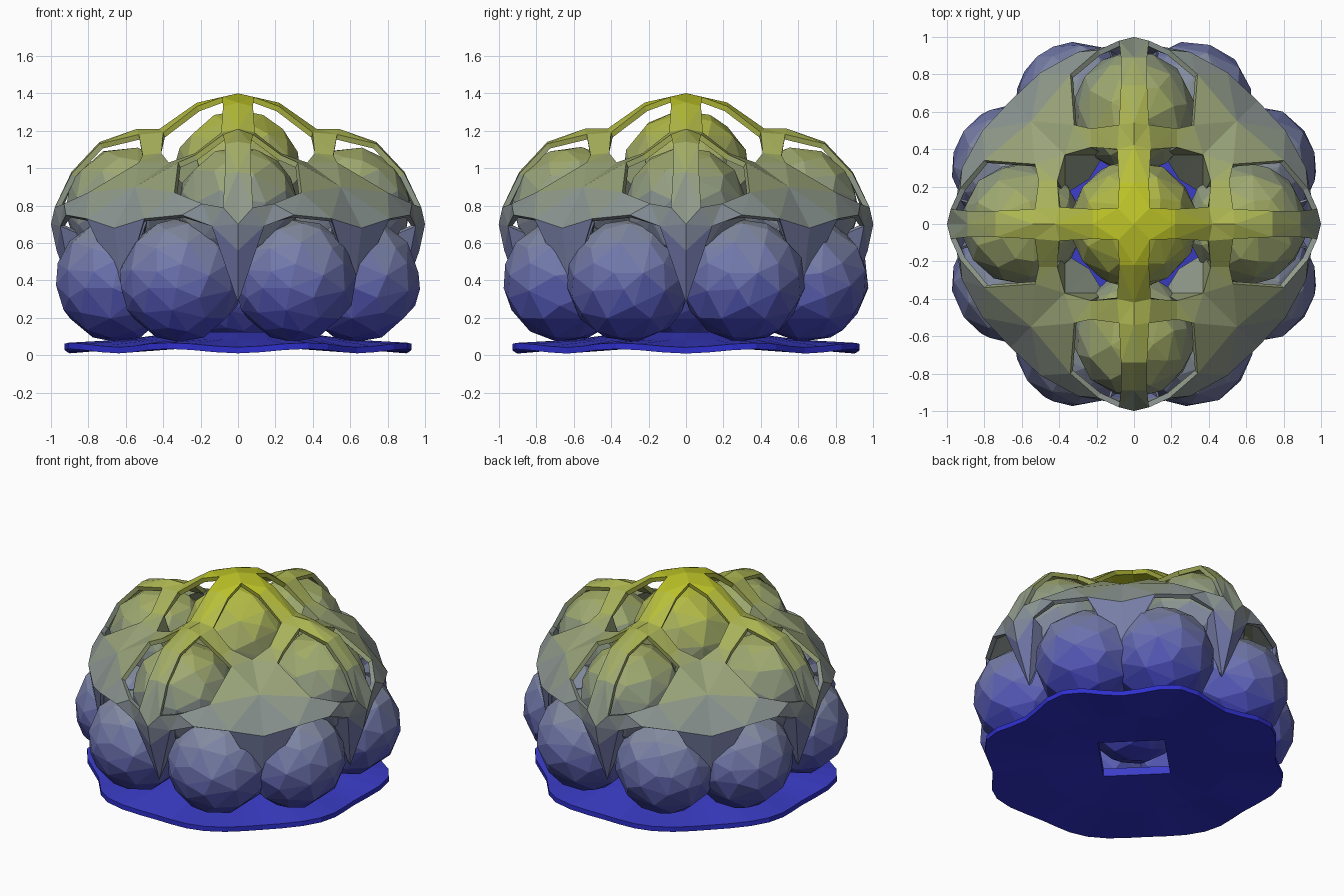
import bpy, bmesh, math
from mathutils import Vector

if "Cube" in bpy.data.objects:
    bpy.data.objects.remove(bpy.data.objects["Cube"])

# Height-graded colours, from blue at the bottom to yellow at the top
STOPS = [(0.0, (.02, .02, .62)), (.3, (.10, .11, .46)), (.65, (.22, .25, .36)),
         (.9, (.29, .34, .22)), (1.15, (.40, .45, .10)), (1.4, (.52, .56, .01))]
BANDS = 24


def colour_at(z):
    for (z0, a), (z1, b) in zip(STOPS, STOPS[1:]):
        if z <= z1:
            return Vector(a).lerp(Vector(b), (z - z0) / (z1 - z0))
    return Vector(STOPS[-1][1])


MATS = []
for i in range(BANDS):
    m = bpy.data.materials.new(f"height_band_{i}")
    m.diffuse_color = (*colour_at(1.4 * (i + .5) / BANDS), 1)
    m.use_nodes = True
    m.node_tree.nodes["Principled BSDF"].inputs["Base Color"].default_value = m.diffuse_color
    MATS.append(m)


def make(name, bm, modifiers=()):
    """Mesh object with modifiers applied and faces tinted by height."""
    me = bpy.data.meshes.new(name)
    bm.to_mesh(me)
    bm.free()
    ob = bpy.data.objects.new(name, me)
    bpy.context.collection.objects.link(ob)
    for kind, settings in modifiers:
        mod = ob.modifiers.new(kind.title(), kind)
        for key, value in settings.items():
            setattr(mod, key, value)
    bpy.context.view_layer.update()
    ev = ob.evaluated_get(bpy.context.evaluated_depsgraph_get())
    ob.data = bpy.data.meshes.new_from_object(ev)
    ob.modifiers.clear()
    ob.data.materials.clear()
    for m in MATS:
        ob.data.materials.append(m)
    for p in ob.data.polygons:
        p.material_index = max(0, min(BANDS - 1, int(p.center.z / 1.4 * BANDS)))
        p.use_smooth = False
    return ob


def ball(name, centre, r):
    bm = bmesh.new()
    bmesh.ops.create_icosphere(bm, subdivisions=3, radius=r * 1.01)
    bmesh.ops.translate(bm, verts=bm.verts, vec=centre)
    make(name, bm, [("DECIMATE", {"ratio": .4})])


# Stacked balls: eight below, four in the middle, one on top, one in the core
for sx in (-1, 1):
    for sy in (-1, 1):
        ball("lower_ball", (.305 * sx, .645 * sy, .4), .325)
        ball("lower_ball", (.645 * sx, .305 * sy, .4), .325)
for k in range(4):
    a = k * math.pi / 2
    ball("middle_ball", (.6 * math.cos(a), .6 * math.sin(a), .79), .32)
ball("top_ball", (0, 0, .97), .335)
ball("core_ball", (0, 0, .39), .31)

# Draped web: one eighth, mirrored on the diagonal and turned four times
P = dict(
    A0=(0, 0, 1.4), A1=(.085, .085, 1.38), B0=(.22, 0, 1.35), B1=(.22, .08, 1.33),
    C0=(.42, 0, 1.21), C1=(.4, .09, 1.19), D0=(.54, 0, 1.21), D1=(.53, .08, 1.18),
    E0=(.74, 0, 1.14), E1=(.74, .07, 1.13), F0=(.89, 0, .98), F1=(.89, .07, .97),
    G0=(1, 0, .7), G1=(.98, .08, .79), C2=(.41, .23, 1.08), D2=(.51, .23, 1.07),
    C3=(.37, .37, 1.03), D3=(.53, .32, 1.03), K0=(.55, .55, .9), K1=(.66, .66, .68),
    H=(.8, .34, .87), I=(.93, .19, .81), M1=(.95, .14, .69), M2=(.92, .3, .75),
    M3=(.81, .5, .73), S=(.97, 0, .56), Q=(.87, 0, .28), R=(.62, .62, .33),
    T=(.78, .1, .62), U=(.5, .5, .62), N=(.24, .24, .74), L=(.37, .16, .8))
FACES = """A0 B0 B1 A1,B0 C0 C1 B1,C0 D0 D1 C1,D0 E0 E1 D1,E0 F0 F1 E1,F0 G0 G1 F1,
C1 D1 D2 C2,C2 D2 D3 C3,C3 D3 K0,D3 H K0,K0 H M3 K1,H I M2 M3,I G1 M1 M2,
G1 G0 S M1,S Q M1,M1 Q T,K1 M3 R,M3 U R,C2 C3 N L"""
bm = bmesh.new()
for k in range(4):
    c, s = ((1, 0), (0, 1), (-1, 0), (0, -1))[k]
    for flip in (False, True):
        for f in FACES.replace("\n", "").split(","):
            pts = []
            for n in f.split():
                x, y, z = P[n]
                if flip:
                    x, y = y, x
                pts.append(bm.verts.new((c * x - s * y, s * x + c * y, z)))
            bm.faces.new(pts[::-1] if flip else pts)
bmesh.ops.remove_doubles(bm, verts=bm.verts, dist=1e-4)
bmesh.ops.triangulate(bm, faces=bm.faces)
make("draped_web", bm, [("SOLIDIFY", {"thickness": .03, "offset": -1})])

# Thin scalloped base plate, rising gently to a square opening in the middle
bm = bmesh.new()
N = 48
rings = []
# (radius, height, kind): underside outwards, then the top side back inwards
for r0, z0, kind in ((.27, .07, "hole"), (.6, .035, "mid"), (0, .012, "rim"),
                     (0, .045, "rim"), (.6, .085, "mid"), (.27, .125, "hole")):
    ring = []
    for i in range(N):
        a = 2 * math.pi * i / N
        r, z = r0, z0
        if kind == "rim":
            r = .94 + .04 * math.cos(8 * (a - math.pi / 8))
            z += .01 - .012 * math.cos(8 * a)
        elif kind == "hole":
            r = .3 / (abs(math.cos(a)) + abs(math.sin(a)))
        ring.append(bm.verts.new((r * math.cos(a), r * math.sin(a), z)))
    rings.append(ring)
for j in range(len(rings)):
    lo, hi = rings[j], rings[(j + 1) % len(rings)]
    for i in range(N):
        bm.faces.new((lo[i], lo[(i + 1) % N], hi[(i + 1) % N], hi[i]))
bmesh.ops.recalc_face_normals(bm, faces=bm.faces)
make("base_plate", bm)
